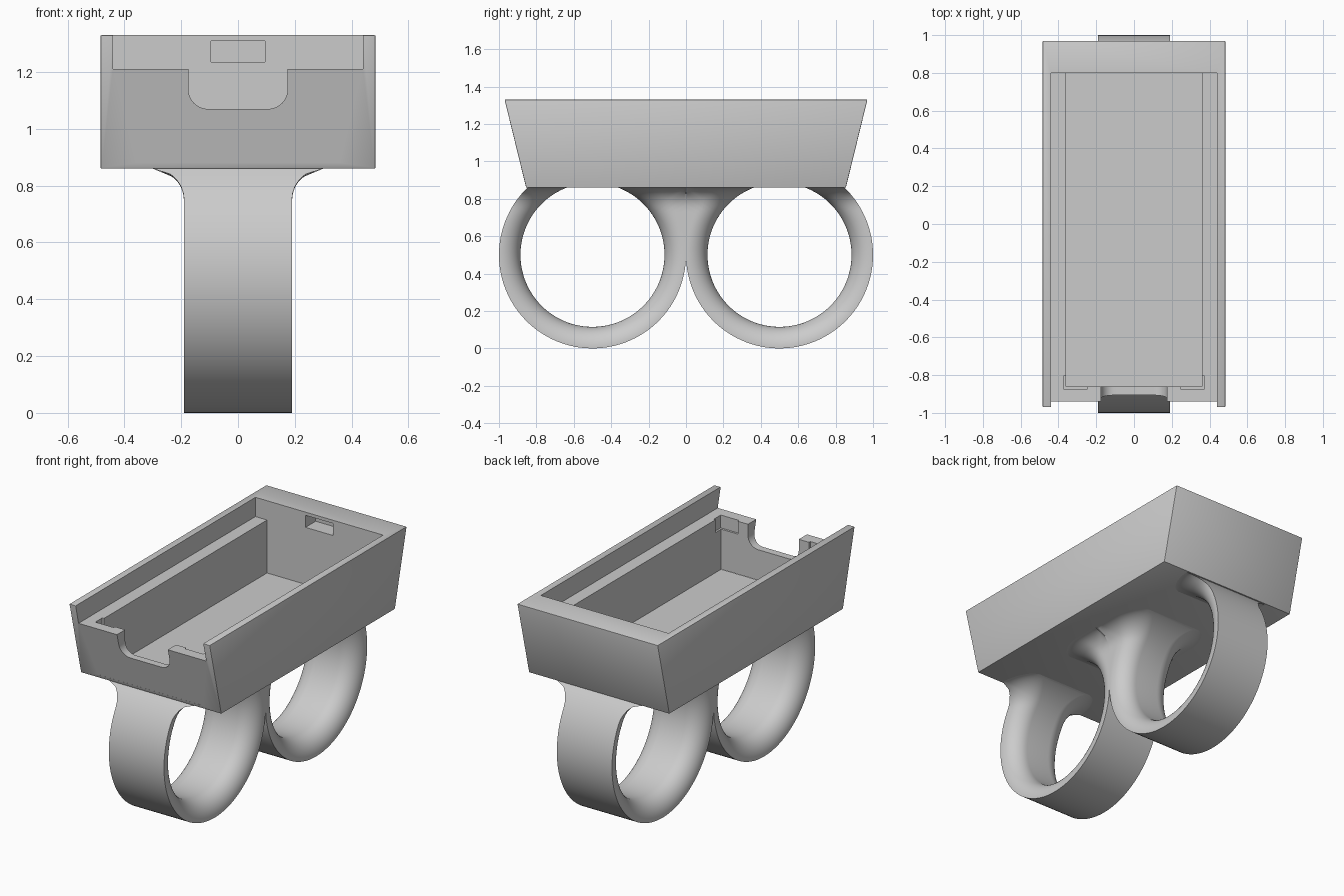
import bpy, bmesh, math

if "Cube" in bpy.data.objects:
    bpy.data.objects.remove(bpy.data.objects["Cube"])

grey = bpy.data.materials.new("plain grey")
grey.diffuse_color = (0.6, 0.6, 0.6, 1)
grey.use_nodes = True
grey.node_tree.nodes["Principled BSDF"].inputs["Base Color"].default_value = grey.diffuse_color


def make_object(name, bm):
    bmesh.ops.recalc_face_normals(bm, faces=bm.faces)
    mesh = bpy.data.meshes.new(name)
    bm.to_mesh(mesh)
    bm.free()
    obj = bpy.data.objects.new(name, mesh)
    bpy.context.collection.objects.link(obj)
    mesh.materials.append(grey)
    return obj


def block(name, x, y, z, taper=0.0):
    """Box from ranges; the top is longer than the bottom by taper at each end."""
    bm = bmesh.new()
    bmesh.ops.create_cube(bm, size=1)
    for v in bm.verts:
        top = v.co.z > 0
        grow = math.copysign(taper, v.co.y) if top else 0
        v.co = (x[v.co.x > 0], y[v.co.y > 0] + grow, z[top])
    return make_object(name, bm)


# Tray body with flared ends
tray = block("tray", (-0.484, 0.484), (-0.855, 0.855), (0.86, 1.33), 0.115)
bevel = tray.modifiers.new("edge", 'BEVEL')
bevel.width = 0.004
bevel.segments = 2

# Lid slot, battery well, rear latch pocket and front corner pockets
cutters = [
    block("slot_cutter", (-0.44, 0.44), (-1.1, 0.80), (1.21, 1.5)),
    block("well_cutter", (-0.36, 0.36), (-0.86, 0.80), (0.88, 1.3)),
    block("latch_cutter", (-0.095, 0.095), (0.7, 0.90), (1.235, 1.31)),
]
for s in (-1, 1):
    cutters.append(block("pocket_cutter", sorted((s * 0.245, s * 0.372)),
                         (-0.873, -0.805), (1.13, 1.3)))

# Front notch with rounded lower corners
notch = block("notch_cutter", (-0.175, 0.175), (-1.1, -0.8), (1.07, 1.4))
bm = bmesh.new()
bm.from_mesh(notch.data)
low = [e for e in bm.edges if all(v.co.z < 1.1 for v in e.verts)
       and abs(e.verts[0].co.x - e.verts[1].co.x) < 0.01]
bmesh.ops.bevel(bm, geom=low, offset=0.07, segments=10, profile=0.5, affect='EDGES')
bm.to_mesh(notch.data)
bm.free()
cutters.append(notch)

for c in cutters:
    mod = tray.modifiers.new(c.name, 'BOOLEAN')
    mod.operation = 'DIFFERENCE'
    mod.solver = 'EXACT'
    mod.object = c

# Bake the cuts and remove the cutters
bpy.context.view_layer.update()
baked = bpy.data.meshes.new_from_object(
    tray.evaluated_get(bpy.context.evaluated_depsgraph_get()))
tray.modifiers.clear()
tray.data = baked
for c in cutters:
    bpy.data.objects.remove(c)

# Finger rings: inner edge rounded, sides flaring into the tray underside
HOLE, OUTER, RISE, FILLET, HALF = 0.385, 0.5, 0.36, 0.11, 0.19


def half_width(r, z):
    d = min(r - HOLE, FILLET)
    t = min(max(RISE - z, 0), FILLET)
    rounded = HALF - FILLET + math.sqrt(max(0, FILLET ** 2 - (FILLET - d) ** 2))
    return rounded + FILLET - math.sqrt(max(0, FILLET ** 2 - (FILLET - t) ** 2))


def spread(a, b, n):
    return [a + (b - a) * i / n for i in range(n)]


def ring(name, side):
    edge = math.degrees(math.asin(RISE / HOLE))
    leave = 180 - math.degrees(math.asin(RISE / OUTER))
    corner = 360 + math.degrees(math.atan2(RISE, OUTER))
    angles = (spread(180 - edge, leave, 12) + spread(leave, 360, 72)
              + spread(360, corner, 14) + spread(corner, 360 + edge, 14) + [360 + edge])
    n = 20
    bm = bmesh.new()
    rows = []
    for a in angles:
        c, s = math.cos(math.radians(a)), math.sin(math.radians(a))
        # the limit is the outer circle, the web at the middle, or the tray underside
        limit = OUTER / c if a > 360 else OUTER
        if s > 0:
            limit = min(limit, RISE / s)
        row = []
        for i in range(n + 1):
            r = HOLE + (limit - HOLE) * (1 - math.cos(math.pi * i / n)) / 2
            w = half_width(r, r * s)
            y = side * (r * c - 0.5)
            row.append([bm.verts.new((k * w, y, 0.5 + r * s)) for k in (-1, 1)])
        rows.append(row)
    for j in range(len(rows) - 1):
        p, q = rows[j], rows[j + 1]
        for i in range(n):
            for k in (0, 1):
                bm.faces.new((p[i][k], p[i + 1][k], q[i + 1][k], q[i][k]))
        bm.faces.new((p[0][0], p[0][1], q[0][1], q[0][0]))
        if leave - 0.01 <= angles[j] < 359.9:
            bm.faces.new((p[n][0], p[n][1], q[n][1], q[n][0]))
    bmesh.ops.remove_doubles(bm, verts=bm.verts, dist=0.0002)
    return make_object(name, bm)


parts = [tray, ring("front_ring", 1), ring("rear_ring", -1)]
for obj in parts:
    bpy.ops.object.select_all(action='DESELECT')
    obj.select_set(True)
    bpy.context.view_layer.objects.active = obj
    bpy.ops.object.shade_smooth_by_angle(angle=math.radians(35))
